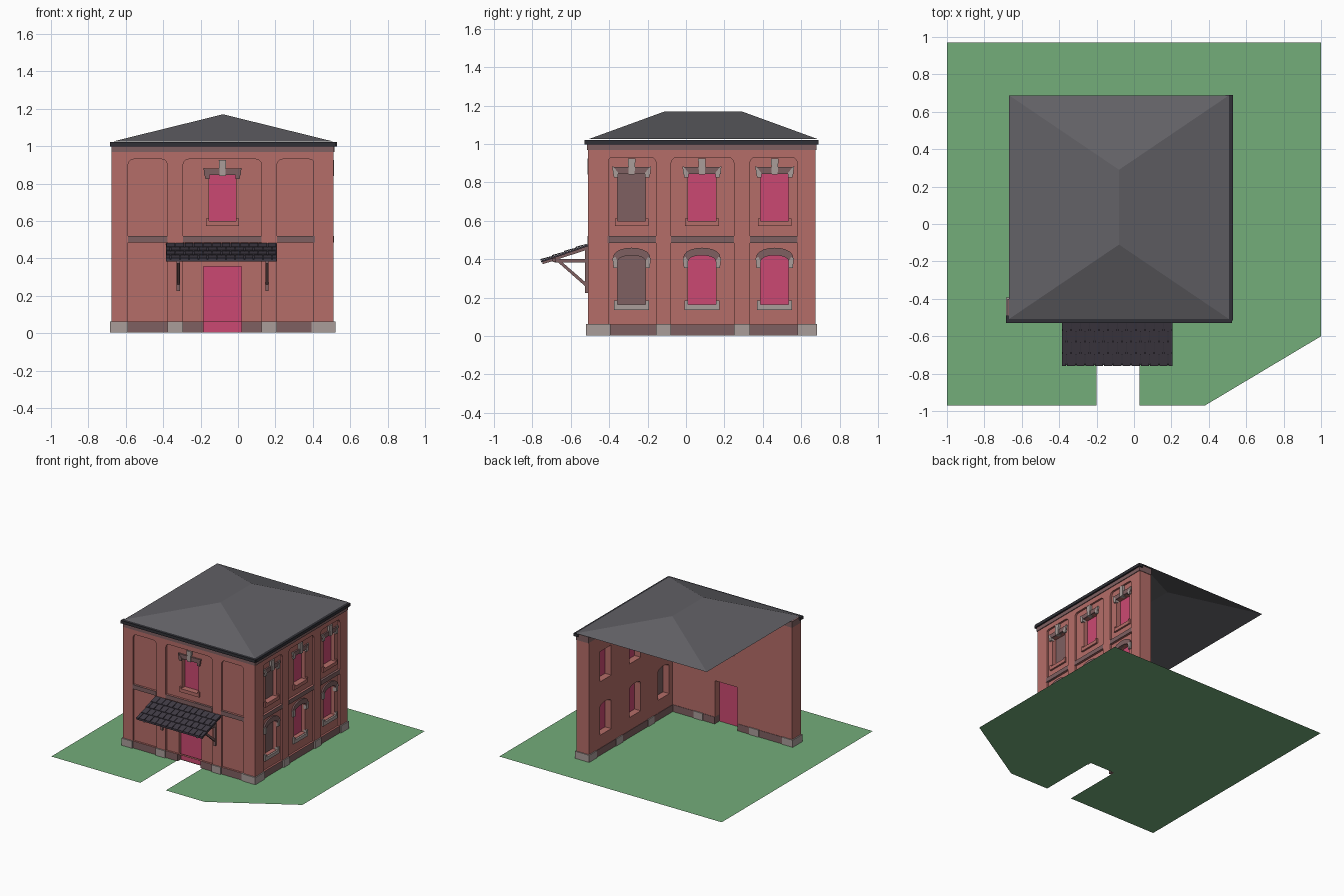
import bpy, bmesh, math
from mathutils import Matrix

if "Cube" in bpy.data.objects:
    bpy.data.objects.remove(bpy.data.objects["Cube"])


def material(name, hexcode):
    rgb = [int(hexcode[i:i + 2], 16) / 255 for i in (0, 2, 4)]
    col = [c / 12.92 if c < .04 else ((c + .055) / 1.055) ** 2.4 for c in rgb] + [1]
    m = bpy.data.materials.new(name)
    m.use_nodes = True
    m.diffuse_color = col
    node = next(n for n in m.node_tree.nodes if n.type == 'BSDF_PRINCIPLED')
    node.inputs["Base Color"].default_value = col
    return m


BRICK = material("red brick", "b56d68")
BROWN = material("brown stone", "7f6061")
STONE = material("pale stone", "aa9d9a")
PINK = material("pink glazing", "cb4972")
GRASS = material("grass green", "74ad7a")
SLATE = material("roof slate", "626166")
BLACK = material("gutter black", "303036")
TILE = material("canopy tile", "403b45")

# Wall frames: local x runs along the wall, y goes into it, z is up
FRONT = Matrix.Translation((0, -.51, 0))
SIDE = Matrix.Translation((.51, 0, 0)) @ Matrix.Rotation(math.pi / 2, 4, 'Z')


def plate(name, frame, loops, d0, d1, mat):
    """Extrude outlines (the first is the edge, the rest are holes) from depth d0 to d1."""
    cu = bpy.data.curves.new(name, 'CURVE')
    cu.dimensions, cu.fill_mode, cu.extrude = '2D', 'BOTH', (d1 - d0) / 2
    for pts in loops:
        s = cu.splines.new('POLY')
        s.points.add(len(pts) - 1)
        for p, (u, z) in zip(s.points, pts):
            p.co = (u, z, 0, 1)
        s.use_cyclic_u = True
    tmp = bpy.data.objects.new(name + "_outline", cu)
    bpy.context.collection.objects.link(tmp)
    me = bpy.data.meshes.new_from_object(tmp.evaluated_get(bpy.context.evaluated_depsgraph_get()))
    bpy.data.objects.remove(tmp)
    bpy.data.curves.remove(cu)
    bm = bmesh.new()
    bm.from_mesh(me)
    bmesh.ops.remove_doubles(bm, verts=bm.verts, dist=1e-5)
    bmesh.ops.recalc_face_normals(bm, faces=bm.faces)
    for f in bm.faces:
        f.smooth = False
        f.material_index = 0
    bm.to_mesh(me)
    bm.free()
    me.materials.clear()
    me.materials.append(mat)
    ob = bpy.data.objects.new(name, me)
    bpy.context.collection.objects.link(ob)
    ob.matrix_world = frame @ Matrix.Translation((0, (d0 + d1) / 2, 0)) @ Matrix.Rotation(math.pi / 2, 4, 'X')
    return ob


def rect(u0, u1, z0, z1):
    return [(u0, z0), (u1, z0), (u1, z1), (u0, z1)]


def box(name, frame, u0, u1, z0, z1, d0, d1, mat):
    return plate(name, frame, [rect(u0, u1, z0, z1)], d0, d1, mat)


def arc(u, half, z, rise, n=10):
    """Points of a shallow arch, right to left."""
    return [(u + half * math.cos(math.pi * i / n), z + rise * math.sin(math.pi * i / n) ** .8)
            for i in range(n + 1)]


def rounded_panel(u0, u1, z0, z1, r=.03):
    pts = [(u0, z0), (u1, z0)]
    for cu, a0 in ((u1 - r, 0), (u0 + r, 90)):
        pts += [(cu + r * math.cos(math.radians(a0 + k * 30)),
                 z1 - r + r * math.sin(math.radians(a0 + k * 30))) for k in range(4)]
    return pts


def shape(u, pts):
    return [(u + a, z) for a, z in pts]


def mirrored(name, frame, u, pts, d0, d1, mat):
    for tag, s in (("a", 1), ("b", -1)):
        plate(f"{name}_{tag}", frame, [[(u + s * a, z) for a, z in pts]], d0, d1, mat)


HALF = .073


def upper_window(tag, frame, u, pane, ends):
    """Square-headed window; returns its opening."""
    hole = rect(u - HALF, u + HALF, .6, .845)
    plate(tag + "_pane", frame, [hole], .05, .055, pane)
    box(tag + "_lintel", frame, u - .098, u + .098, .845, .88, .003, .03, BROWN)
    mirrored(tag + "_lintel_end", frame, u,
             [(.07, .825), (.092, .825), (.102, .882), (.095, .882), (.07, .85)], .001, .03, ends)
    plate(tag + "_keystone", frame,
          [shape(u, [(-.015, .84), (.015, .84), (.02, .925), (-.02, .925)])], -.004, .03, STONE)
    plate(tag + "_sill", frame, [shape(u, [(-.088, .572), (.088, .572), (.088, .612), (HALF, .612), (HALF, .6),
                                           (-HALF, .6), (-HALF, .612), (-.088, .612)])], .001, .03, BRICK)
    return hole


def lower_window(tag, frame, u, pane):
    """Arched window; returns its opening."""
    hole = [(u - HALF, .165), (u + HALF, .165)] + arc(u, HALF, .385, .035)
    plate(tag + "_pane", frame, [hole], .05, .055, pane)
    plate(tag + "_arch", frame, [arc(u, .098, .4, .06) + arc(u, HALF, .385, .035)[::-1]], .003, .03, BROWN)
    mirrored(tag + "_arch_foot", frame, u,
             [(HALF, .355), (.094, .355), (.1, .405), (.085, .412), (HALF, .39)], .001, .03, STONE)
    plate(tag + "_sill", frame, [shape(u, [(-.091, .135), (.091, .135), (.091, .185), (HALF, .185), (HALF, .163),
                                           (-HALF, .163), (-HALF, .185), (-.091, .185)])], .001, .03, STONE)
    return hole


def wall(tag, frame, u0, u1, panels, holes, door=None):
    """Brick core, pilaster layer with sunk panels, belt course and plinth."""
    notch = [(door[0], .06), (door[0], .355), (door[1], .355), (door[1], .06)] if door else []
    plate(tag + "_wall", frame, [[(u0, .06)] + notch + [(u1, .06), (u1, .97), (u0, .97)]] + holes, .015, .11, BRICK)
    sunk = [rect(a, b, .061, .485) for a, b in panels] + [rounded_panel(a, b, .52, .93) for a, b in panels]
    plate(tag + "_pilasters", frame, [rect(u0, u1, .06, .97)] + sunk, 0, .02, BRICK)
    edges = [u0 - .01] + [e for p in panels for e in p] + [u1 + .008]
    for i in range(0, len(edges), 2):
        box(f"{tag}_plinth_block_{i}", frame, edges[i], edges[i + 1], .004, .062, -.01, .118, STONE)
    for i, (a, b) in enumerate(panels):
        box(f"{tag}_belt_{i}", frame, a, b, .485, .52, -.003, .03, BROWN)
        spans = [(a, door[0]), (door[1], b)] if door and a < door[0] < b else [(a, b)]
        for s, (c, d) in enumerate(spans):
            box(f"{tag}_plinth_{i}_{s}", frame, c, d, .004, .06, 0, .113, BROWN)
    box(tag + "_cornice", frame, u0, u1 + .004, .968, 1.02, -.006, .11, BROWN)
    box(tag + "_gutter", frame, u0 - .01, u1 + .014, .998, 1.022, -.018, .02, BLACK)


# Front wall with door
door = (-.185, .02)
holes = [upper_window("front_window", FRONT, -.083, PINK, BROWN)]
wall("front", FRONT, -.675, .51, [(-.588, -.378), (-.294, .126), (.208, .412)], holes, door)
box("door", FRONT, *door, .003, .355, .04, .05, PINK)

# Side wall: the first column of windows is blind
holes = []
for i, u in enumerate((-.283, .083, .462)):
    pane = BROWN if i == 0 else PINK
    holes.append(upper_window(f"side_upper_window_{i}", SIDE, u, pane, STONE))
    holes.append(lower_window(f"side_lower_window_{i}", SIDE, u, pane))
wall("side", SIDE, -.505, .675, [(-.41, -.155), (-.078, .25), (.332, .58)], holes)

# Canopy slab, tiles and brackets, drawn in side profile
X0, X1 = -.385, .207


def across(name, x0, x1, pts, mat):
    return plate(name, SIDE, [pts], .51 - x1, .51 - x0, mat)


def slope(t, lift):
    return (-.51 - .245 * t, .478 - .085 * t + lift)


across("canopy_slab", X0, X1, [slope(0, 0), slope(1, 0), slope(1, -.01), slope(0, -.01)], TILE)
ROWS, COLS, GAP = 4, 12, .005
step = (X1 - X0) / COLS
for r in range(ROWS):
    t0, t1 = r / ROWS, (r + 1) / ROWS + .015
    for c in range(COLS + r % 2):
        a = max(X0, X0 + (c - .5 * (r % 2)) * step + GAP / 2)
        b = min(X1, X0 + (c + 1 - .5 * (r % 2)) * step - GAP / 2)
        across(f"canopy_tile_{r}_{c}", a, b,
               [slope(t0, .001), slope(t1, .002), slope(t1, .009), slope(t0, .004)], TILE)
for tag, x in (("right", -.32), ("left", .155)):
    a, b = x - .009, x + .009
    across(f"bracket_post_{tag}", a, b, rect(-.526, -.505, .225, .465), BROWN)
    across(f"bracket_beam_{tag}", a, b, rect(-.685, -.51, .383, .4), BROWN)
    across(f"bracket_brace_{tag}", a + .002, b - .002,
           [(-.52, .255), (-.52, .277), (-.645, .385), (-.668, .385)], BROWN)
    across(f"bracket_rafter_{tag}", a, b,
           [slope(0, -.01), slope(.97, -.01), slope(.97, -.022), slope(0, -.027)], BROWN)
across("canopy_purlin", X0 + .015, X1 - .015, rect(-.695, -.678, .386, .405), BROWN)


def surface(name, verts, faces, mat):
    me = bpy.data.meshes.new(name)
    me.from_pydata(verts, [], faces)
    me.materials.append(mat)
    ob = bpy.data.objects.new(name, me)
    bpy.context.collection.objects.link(ob)
    return ob


# Hollow hipped roof
eaves = [(x, y, 1.025) for x, y in rect(-.668, .508, -.508, .688)]
surface("hipped_roof", eaves + [(-.08, -.11, 1.17), (-.08, .29, 1.17)],
        [(0, 1, 4), (1, 2, 5, 4), (2, 3, 5), (3, 0, 4, 5)], SLATE)

# Lawn with a path notch and a clipped corner
lawn = [(-1, -.97), (-.2, -.97), (-.2, -.47), (.03, -.47), (.03, -.97), (.38, -.97), (1, -.6), (1, .97), (-1, .97)]
surface("lawn", [(x, y, 0) for x, y in lawn], [tuple(range(len(lawn)))], GRASS)
